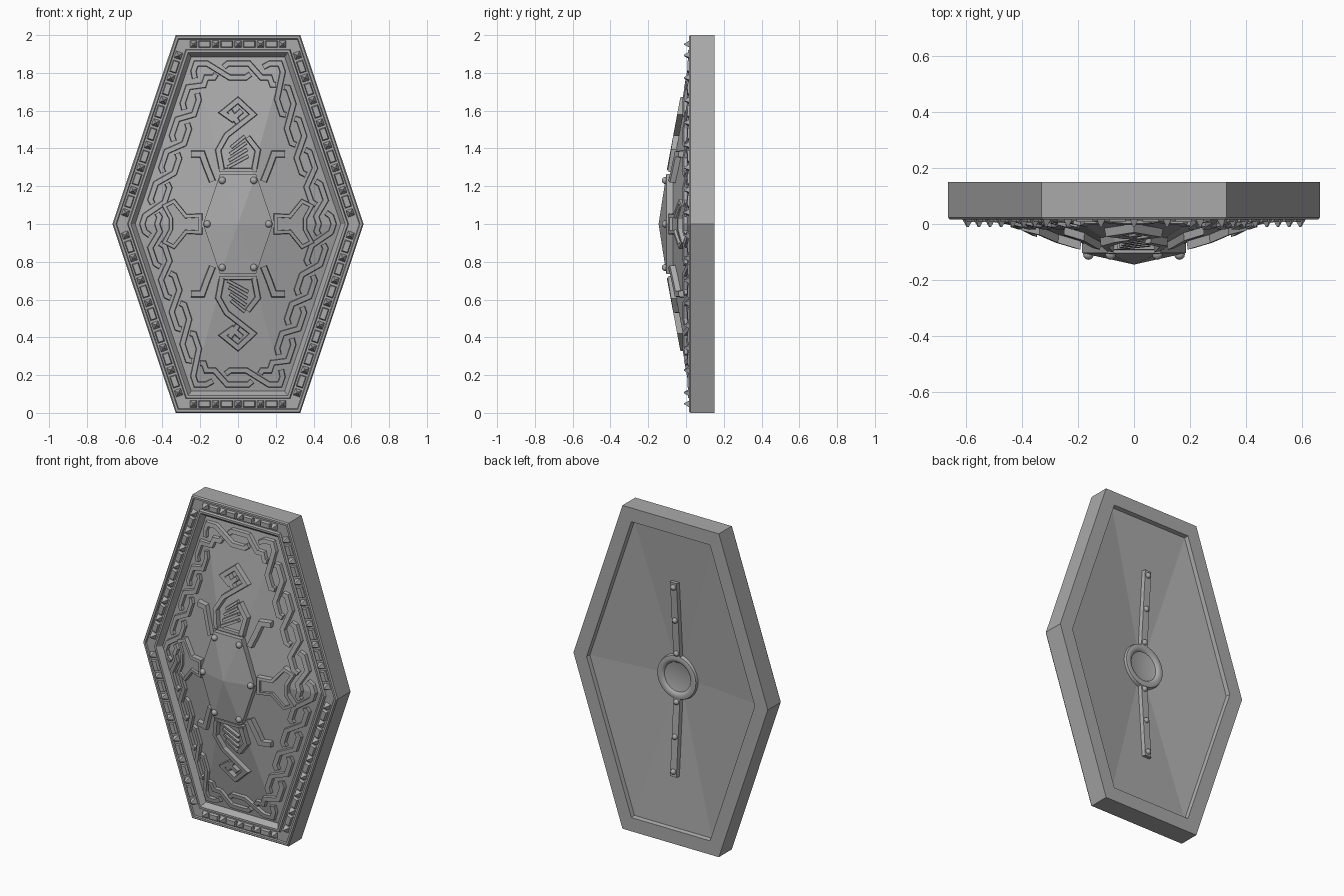
import bpy, bmesh
from math import hypot, sin, cos, pi, floor
from mathutils import Vector, Matrix

cube = bpy.data.objects.get("Cube")
if cube:
    bpy.data.objects.remove(cube)

steel = bpy.data.materials.new("grey_steel")
steel.use_nodes = True
steel.diffuse_color = (0.4, 0.4, 0.4, 1)
steel.node_tree.nodes["Principled BSDF"].inputs["Base Color"].default_value = (0.4, 0.4, 0.4, 1)

EDGE_N = Vector((0.948, 0.318))   # normal of a slanted shield edge
BACK_CENTRE = 0.06


def finish(bm, name, smooth=False):
    bmesh.ops.recalc_face_normals(bm, faces=bm.faces)
    mesh = bpy.data.meshes.new(name)
    bm.to_mesh(mesh)
    bm.free()
    mesh.materials.append(steel)
    ob = bpy.data.objects.new(name, mesh)
    bpy.context.collection.objects.link(ob)
    if smooth:
        bpy.ops.object.select_all(action='DESELECT')
        ob.select_set(True)
        bpy.context.view_layer.objects.active = ob
        bpy.ops.object.shade_smooth_by_angle(angle=0.7)
    return ob


def hexagon(d):
    """Shield outline inset by d, clockwise from the top left."""
    x, z, side = 0.33 - 0.719 * d, 1 - d, 0.665 - d / EDGE_N.x
    return [Vector(p) for p in ((-x, 1 + z), (x, 1 + z), (side, 1),
                                (x, 1 - z), (-x, 1 - z), (-side, 1))]


def front_y(x, z):
    """Depth of the faceted front panel."""
    f = max(abs(z - 1) / 0.885, (EDGE_N.x * abs(x) + EDGE_N.y * abs(z - 1)) / 0.515)
    return -0.125 + 0.165 * f


def back_y(x, z):
    f = max(abs(z - 1) / 0.91, (EDGE_N.x * abs(x) + EDGE_N.y * abs(z - 1)) / 0.54)
    return BACK_CENTRE + 0.065 * f


def ribbon(bm, pts, width, height, closed=False, surface=front_y, sign=-1):
    """Raised bevelled strip following a path over a surface."""
    pts = [Vector(p) for p in pts]
    n, rows = len(pts), []
    for i, p in enumerate(pts):
        a = pts[i - 1] if i or closed else p
        b = pts[(i + 1) % n] if i < n - 1 or closed else p
        d1, d2 = (p - a).normalized(), (b - p).normalized()
        t = (d1 + d2).normalized()
        ref = d2 if d2.length else d1
        mitre = Vector((-t.y, t.x)) / max(0.55, t.dot(ref))
        row = []
        for k, h in ((-0.5, -0.012), (-0.36, height), (0.36, height), (0.5, -0.012)):
            q = p + mitre * k * width
            row.append(bm.verts.new((q.x, surface(*q) + sign * h, q.y)))
        rows.append(row)
    for i in range(n if closed else n - 1):
        r, s = rows[i], rows[(i + 1) % n]
        for k in range(4):
            bm.faces.new((r[k], r[(k + 1) % 4], s[(k + 1) % 4], s[k]))
    if not closed:
        bm.faces.new(rows[0])
        bm.faces.new(rows[-1])


def plate(bm, pts, height):
    """Solid plate draped over the front panel."""
    low = [bm.verts.new((x, front_y(x, z) + 0.012, z)) for x, z in pts]
    top = [bm.verts.new((x, front_y(x, z) - height, z)) for x, z in pts]
    for i in range(len(pts)):
        j = (i + 1) % len(pts)
        bm.faces.new((low[i], low[j], top[j], top[i]))
    bm.faces.new(top)


def rivets(name, spots, r):
    bm = bmesh.new()
    for p in spots:
        bmesh.ops.create_uvsphere(bm, u_segments=12, v_segments=8, radius=r,
                                  matrix=Matrix.Translation(p))
    finish(bm, name, True)


# Shield body: nested hexagon loops from front apex round to back apex
bm = bmesh.new()
profile = [(0.115, 0.04), (0.092, 0.01), (0.08, 0.01), (0.075, 0.024), (0.022, 0.024),
           (0.018, 0.016), (0.006, 0.016), (0, 0.024), (0, 0.15), (0.085, 0.15), (0.09, 0.125)]
loops = [[bm.verts.new((p.x, y, p.y)) for p in hexagon(d)] for d, y in profile]
for a, b in zip(loops, loops[1:]):
    for i in range(6):
        bm.faces.new((a[i], a[(i + 1) % 6], b[(i + 1) % 6], b[i]))
for loop, y in ((loops[0], -0.125), (loops[-1], BACK_CENTRE)):
    apex = bm.verts.new((0, y, 1))
    for i in range(6):
        bm.faces.new((loop[i], loop[(i + 1) % 6], apex))
finish(bm, "shield_body")

# Rim: alternating pyramid studs and bevelled blocks
studs, blocks = bmesh.new(), bmesh.new()


def rim_piece(bm, c, along, half_l, half_w, tip, height):
    side = Vector((-along.y, along.x))
    rings = []
    for k, y in ((1, 0.03), (tip, 0.024 - height)):
        rings.append([bm.verts.new((q.x, y, q.y)) for q in
                      (c + along * (u * (half_l - half_w * (1 - k))) + side * (v * half_w * k)
                       for u, v in ((-1, -1), (1, -1), (1, 1), (-1, 1)))])
    for i in range(4):
        j = (i + 1) % 4
        bm.faces.new((rings[0][i], rings[0][j], rings[1][j], rings[1][i]))
    bm.faces.new(rings[1])


mid = hexagon(0.048)
for i in range(6):
    a, b = mid[i], mid[(i + 1) % 6]
    count = 5 if i in (0, 3) else 8
    for k in range(count):
        along = (b - a).normalized()
        rim_piece(studs, a.lerp(b, (k + 0.5) / count), along, 0.021, 0.021, 0.15, 0.034)
        if k:
            rim_piece(blocks, a.lerp(b, k / count), along, 0.034, 0.02, 0.7, 0.016)
finish(studs, "rim_studs")
finish(blocks, "rim_blocks")


# Interlaced braid: one Z-shaped strand per crossing, running round the border
def braid_point(u, d):
    ring = hexagon(d)
    i = floor(u)
    return ring[i % 6].lerp(ring[(i + 1) % 6], u - i)


bm = bmesh.new()
OUTER, INNER, CENTRE = 0.15, 0.225, 0.1875
crossings = []
for e in range(6):
    n = 2 if e in (0, 3) else 5
    crossings += [e + (k + 0.5) / n for k in range(n)]
total = len(crossings)
for i, u in enumerate(crossings):
    prev = crossings[i - 1] - (6 if i == 0 else 0)
    nxt = crossings[(i + 1) % total] + (6 if i == total - 1 else 0)


    def step(target, f):
        """Move part of the way to the next crossing, honouring corner lengths."""
        if floor(target) == floor(u):
            return u + (target - u) * f
        corner = max(floor(target), floor(u))
        if f < 0.5:
            return u + (corner - u) * 2 * f
        return corner + (target - corner) * (2 * f - 1)

    path = [(step(prev, 0.86), (OUTER + CENTRE) / 2), (step(prev, 0.74), OUTER)]
    if floor(prev) != floor(u):
        path.append((floor(u), OUTER))
    path += [(step(prev, 0.24), OUTER), (step(nxt, 0.24), INNER)]
    if floor(nxt) != floor(u):
        path.append((floor(nxt), INNER))
    path += [(step(nxt, 0.74), INNER), (step(nxt, 0.86), (INNER + CENTRE) / 2)]
    ribbon(bm, [braid_point(*p) for p in path], 0.034, 0.02)
finish(bm, "border_braid")

# Knot ornaments above and below the boss, with hatching and side brackets
knot = [(0.02, 1.6), (-0.03, 1.555), (-0.08, 1.59), (0, 1.655), (0.08, 1.58),
        (-0.06, 1.47), (-0.105, 1.39), (-0.085, 1.285)]
strand = [(0.085, 1.285), (0.105, 1.39), (0.05, 1.46)]
upper_strand = [(0.0, 1.535), (-0.045, 1.6)]
bracket = [(0.25, 1.37), (0.19, 1.37), (0.165, 1.3), (0.135, 1.225)]
for label, m in (("upper", 1), ("lower", -1)):
    def place(pts, s=1):
        return [(s * x, 1 + m * (z - 1)) for x, z in pts]
    bm = bmesh.new()
    for pts in (knot, strand, upper_strand):
        ribbon(bm, place(pts), 0.034, 0.03)
    ribbon(bm, place([(-0.1, 1.285), (0.1, 1.285)]), 0.024, 0.026)
    for k in range(4):
        z = 1.3 + 0.035 * k
        half = 0.055 - 0.006 * k
        ribbon(bm, place([(-half, z), (half, z + 0.06)]), 0.02, 0.022)
    finish(bm, label + "_knot")
    bm = bmesh.new()
    for s in (-1, 1):
        ribbon(bm, place(bracket, s), 0.04, 0.028)
    finish(bm, label + "_brackets")

# Flared ornaments left and right of the boss
half_outline = [(0.2, 1.045), (0.275, 1.04), (0.34, 1.12), (0.39, 1.095), (0.355, 1.03)]
outline = half_outline + [(x, 2 - z) for x, z in reversed(half_outline)]
for label, s in (("left", 1), ("right", -1)):
    bm = bmesh.new()
    pts = [(s * x, z) for x, z in outline]
    plate(bm, pts, 0.016)
    ribbon(bm, pts, 0.024, 0.03, closed=True)
    finish(bm, label + "_flare")

# Central boss with a shallow pointed face
bm = bmesh.new()
boss = [(-0.095, 1.265), (0.095, 1.265), (0.185, 1), (0.095, 0.735), (-0.095, 0.735), (-0.185, 1)]
base = [bm.verts.new((x, -0.04, z)) for x, z in boss]
rim = [bm.verts.new((x, -0.104, z)) for x, z in boss]
tip = bm.verts.new((0, -0.145, 1))
for i in range(6):
    j = (i + 1) % 6
    bm.faces.new((base[i], base[j], rim[j], rim[i]))
    bm.faces.new((rim[i], rim[j], tip))
finish(bm, "boss")
rivets("boss_rivets", [(x * 0.88, -0.109, 1 + (z - 1) * 0.87) for x, z in boss], 0.019)

# Back: two grip straps with rivets and a ringed dish
bm = bmesh.new()
for m in (-1, 1):
    ribbon(bm, [(0, 1 + m * 0.11), (0, 1 + m * 0.6)], 0.06, 0.022, surface=back_y, sign=1)
finish(bm, "grip_straps")
rivets("grip_rivets", [(0, back_y(0, 1 + m * z) + 0.022, 1 + m * z)
                       for m in (-1, 1) for z in (0.15, 0.36, 0.57)], 0.017)
bm = bmesh.new()
dish = [(0.14, 0.06), (0.132, 0.092), (0.112, 0.097), (0.096, 0.09), (0.09, 0.082), (0.05, 0.074)]
rings = [[bm.verts.new((r * cos(a * pi / 16), y, 1 + r * sin(a * pi / 16))) for a in range(32)]
         for r, y in dish]
for a, b in zip(rings, rings[1:]):
    for i in range(32):
        bm.faces.new((a[i], a[(i + 1) % 32], b[(i + 1) % 32], b[i]))
bm.faces.new(rings[-1])
finish(bm, "back_dish", True)
